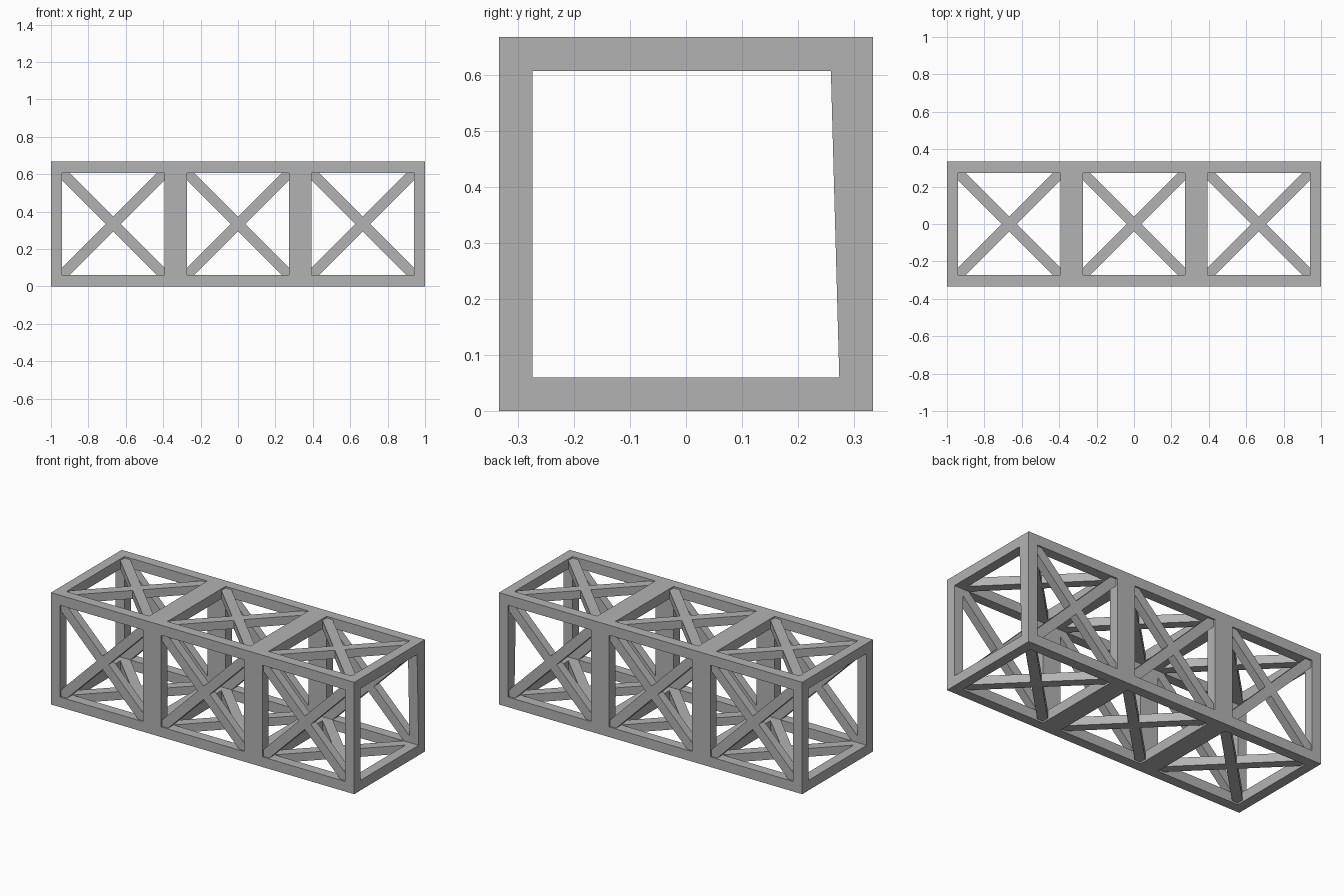
import bpy
import math
from mathutils import Matrix, Vector

cube = bpy.data.objects.get("Cube")
if cube:
    bpy.data.objects.remove(cube, do_unlink=True)

grey = bpy.data.materials.new("plain grey")
grey.use_nodes = True
grey.diffuse_color = (0.45, 0.45, 0.45, 1)
grey.node_tree.nodes["Principled BSDF"].inputs["Base Color"].default_value = (0.45, 0.45, 0.45, 1)

CELL = 2 / 3          # side of one cubic bay
H = CELL / 2
BAR = 0.06            # frame thickness
MID = H - BAR / 2     # distance from the axis to the middle of a bar


def box(name, size, matrix):
    bpy.ops.mesh.primitive_cube_add(size=1)
    ob = bpy.context.object
    ob.name = name
    ob.data.transform(matrix @ Matrix.Diagonal((*size, 1)))
    ob.data.materials.append(grey)
    return ob


lift = Matrix.Translation((0, 0, H))

# Four long rails
for y in (-MID, MID):
    for z in (-MID, MID):
        box("long_rail", (2, BAR, BAR), lift @ Matrix.Translation((0, y, z)))

# Posts and cross bars: single width at the ends, double between bays
inner = CELL - 2 * BAR
for x, width in ((-1 + BAR / 2, BAR), (-H, 2 * BAR), (H, 2 * BAR), (1 - BAR / 2, BAR)):
    for turn in range(4):
        spin = Matrix.Rotation(turn * math.pi / 2, 4, 'X')
        ob = box("upright" if turn % 2 == 0 else "cross_bar", (width, BAR, inner),
                 lift @ spin @ Matrix.Translation((x, MID, 0)))
        # The back upright of the right-hand end thickens towards its top
        if x > 0.9 and turn == 0:
            for v in ob.data.vertices:
                if v.co.y < MID and v.co.z > H:
                    v.co.y -= 0.015

# Crossed braces on the four long sides of each bay
for bay in (-1, 0, 1):
    for turn in range(4):
        spin = Matrix.Rotation(turn * math.pi / 2, 4, 'X')
        for side in (-1, 1):
            tilt = Matrix.Rotation(side * math.pi / 4, 4, 'Y')
            place = Matrix.Translation((bay * CELL, H - 0.035, 0))
            box("diagonal_brace", (0.056, 0.05, inner * math.sqrt(2) + 0.03),
                lift @ spin @ place @ tilt)
